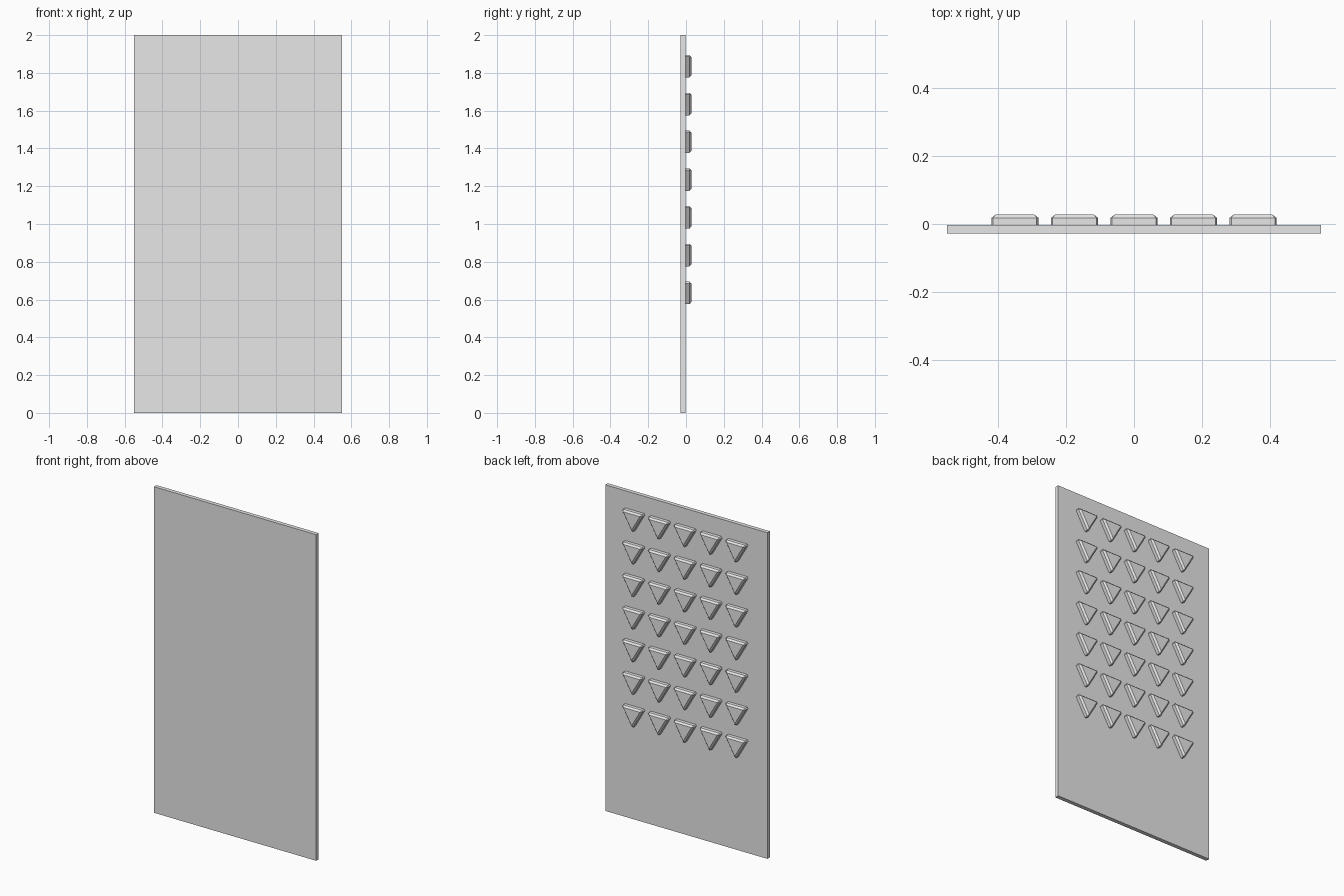
import bpy, bmesh, math
from mathutils import Vector

cube = bpy.data.objects.get("Cube")
if cube:
    bpy.data.objects.remove(cube, do_unlink=True)

# Material
grey = bpy.data.materials.new("light_grey")
grey.use_nodes = True
COLOR = (0.8, 0.8, 0.8, 1)
grey.diffuse_color = COLOR
for node in grey.node_tree.nodes:
    if node.type == 'BSDF_PRINCIPLED':
        node.inputs["Base Color"].default_value = COLOR

HALF_DEPTH = 0.028
PLATE_BACK = -0.003
SIDE, BEVEL = 0.148, 0.01


def add_object(name, mesh, location=(0, 0, 0)):
    obj = bpy.data.objects.new(name, mesh)
    obj.location = location
    bpy.context.collection.objects.link(obj)
    return obj


def to_mesh(bm, name):
    bmesh.ops.recalc_face_normals(bm, faces=bm.faces)
    mesh = bpy.data.meshes.new(name)
    bm.to_mesh(mesh)
    bm.free()
    mesh.materials.append(grey)
    return mesh


# Upright flat panel
bm = bmesh.new()
bmesh.ops.create_cube(bm, size=1)
bmesh.ops.scale(bm, vec=(1.1, PLATE_BACK + HALF_DEPTH, 2), verts=bm.verts)
add_object("panel", to_mesh(bm, "panel"), (0, (PLATE_BACK - HALF_DEPTH) / 2, 1))

# Downward-pointing triangular stud, chamfered except where it meets the panel
bm = bmesh.new()
radius = SIDE / math.sqrt(3)
angles = [math.radians(a) for a in (-90, 30, 150)]
base = bm.faces.new([bm.verts.new((radius * math.cos(a), PLATE_BACK, radius * math.sin(a)))
                     for a in angles])
extruded = bmesh.ops.extrude_face_region(bm, geom=[base], use_keep_orig=True)["geom"]
bmesh.ops.translate(bm, vec=Vector((0, HALF_DEPTH - PLATE_BACK, 0)),
                    verts=[v for v in extruded if isinstance(v, bmesh.types.BMVert)])
bmesh.ops.recalc_face_normals(bm, faces=bm.faces)
rim = [e for e in bm.edges if max(v.co.y for v in e.verts) > 0]
bmesh.ops.bevel(bm, geom=rim, offset=BEVEL, offset_type='OFFSET', segments=1,
                profile=0.5, affect='EDGES')
stud_mesh = to_mesh(bm, "triangle_stud")

# Grid of studs on the back
for row in range(7):
    for col in range(5):
        add_object(f"triangle_stud_{row + 1}_{col + 1}", stud_mesh,
                   ((col - 2) * 0.175, 0, 0.652 + row * 0.2))
